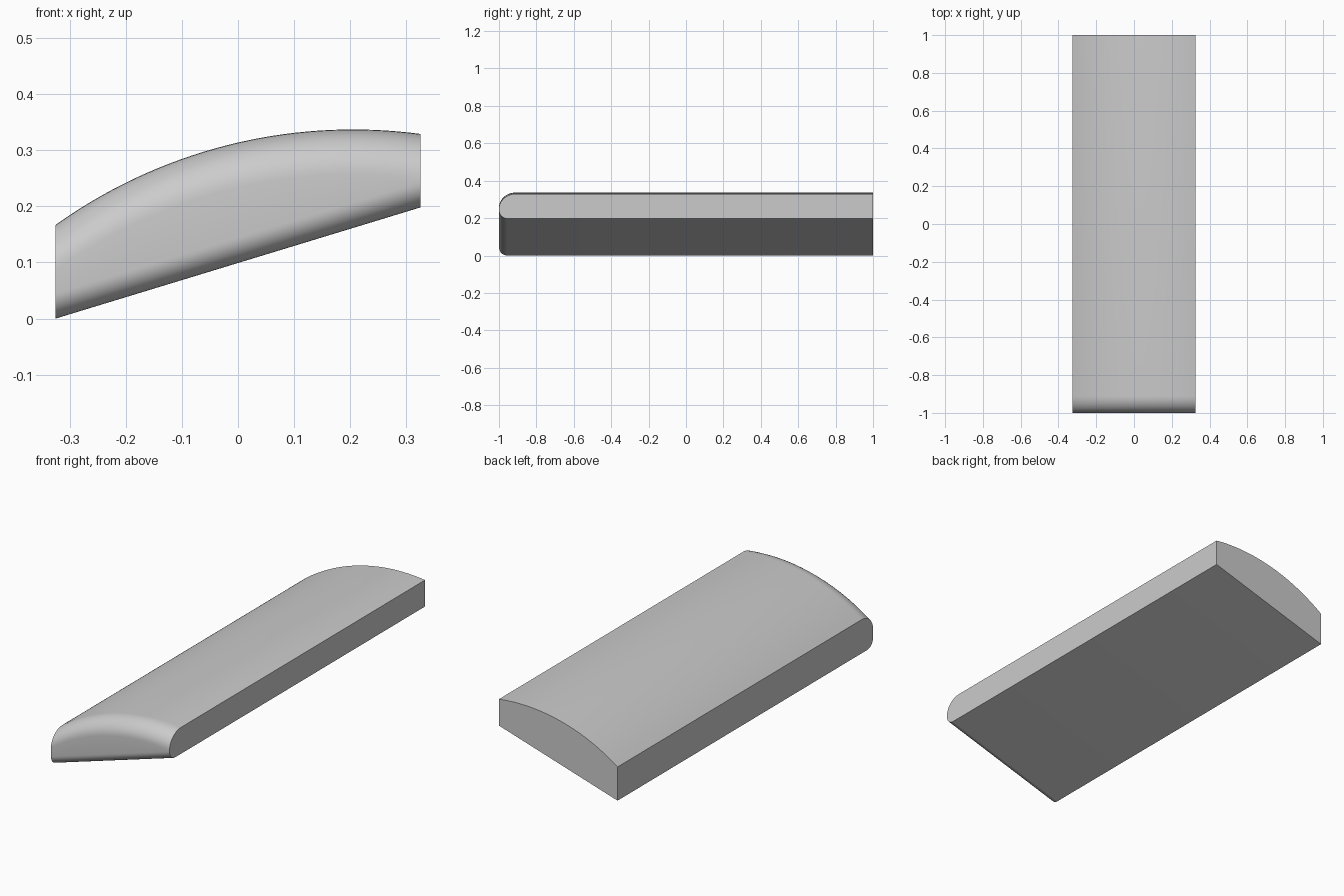
import bpy, bmesh
from math import sin, cos, sqrt, pi, radians

if "Cube" in bpy.data.objects:
    bpy.data.objects.remove(bpy.data.objects["Cube"])

HALF_W, HALF_L = 0.325, 1.0
ARC_X, ARC_TOP, ARC_R = 0.205, 0.337, 0.911   # crown of the curved top
COLUMNS, STEPS = 32, 10
TOP_Y, TOP_Z = 0.09, 0.08                     # large round on the upper front edge
LOW_Y, LOW_Z = 0.045, 0.045                   # small round on the lower front edge


def top_z(x):
    return ARC_TOP - ARC_R + sqrt(ARC_R ** 2 - (x - ARC_X) ** 2)


def bottom_z(x):
    return 0.198 * (x + HALF_W) / (2 * HALF_W)


def section(x):
    """Outline across the length at x: square back, rounded front."""
    t, b = top_z(x), bottom_z(x)
    pts = [(x, HALF_L, t)]
    for i in range(STEPS + 1):
        a = pi / 2 * i / STEPS
        pts.append((x, -HALF_L + TOP_Y * (1 - sin(a)), t - TOP_Z * (1 - cos(a))))
    for i in range(STEPS + 1):
        a = pi / 2 * i / STEPS
        pts.append((x, -HALF_L + LOW_Y * (1 - cos(a)), b + LOW_Z * (1 - sin(a))))
    pts.append((x, HALF_L, b))
    return pts


# Curved slab: sections lofted across the width and capped at both sides
bm = bmesh.new()
rings = [[bm.verts.new(p) for p in section(-HALF_W + 2 * HALF_W * c / COLUMNS)]
         for c in range(COLUMNS + 1)]
n = len(rings[0])
for r0, r1 in zip(rings, rings[1:]):
    for i in range(n):
        j = (i + 1) % n
        bm.faces.new((r0[i], r0[j], r1[j], r1[i]))
bm.faces.new(rings[0])
bm.faces.new(rings[-1])
bmesh.ops.remove_doubles(bm, verts=bm.verts, dist=1e-5)
bmesh.ops.recalc_face_normals(bm, faces=bm.faces)

mesh = bpy.data.meshes.new("curved_slab")
bm.to_mesh(mesh)
bm.free()
slab = bpy.data.objects.new("curved_slab", mesh)
bpy.context.collection.objects.link(slab)
bpy.context.view_layer.objects.active = slab
slab.select_set(True)
bpy.ops.object.shade_smooth_by_angle(angle=radians(30))
